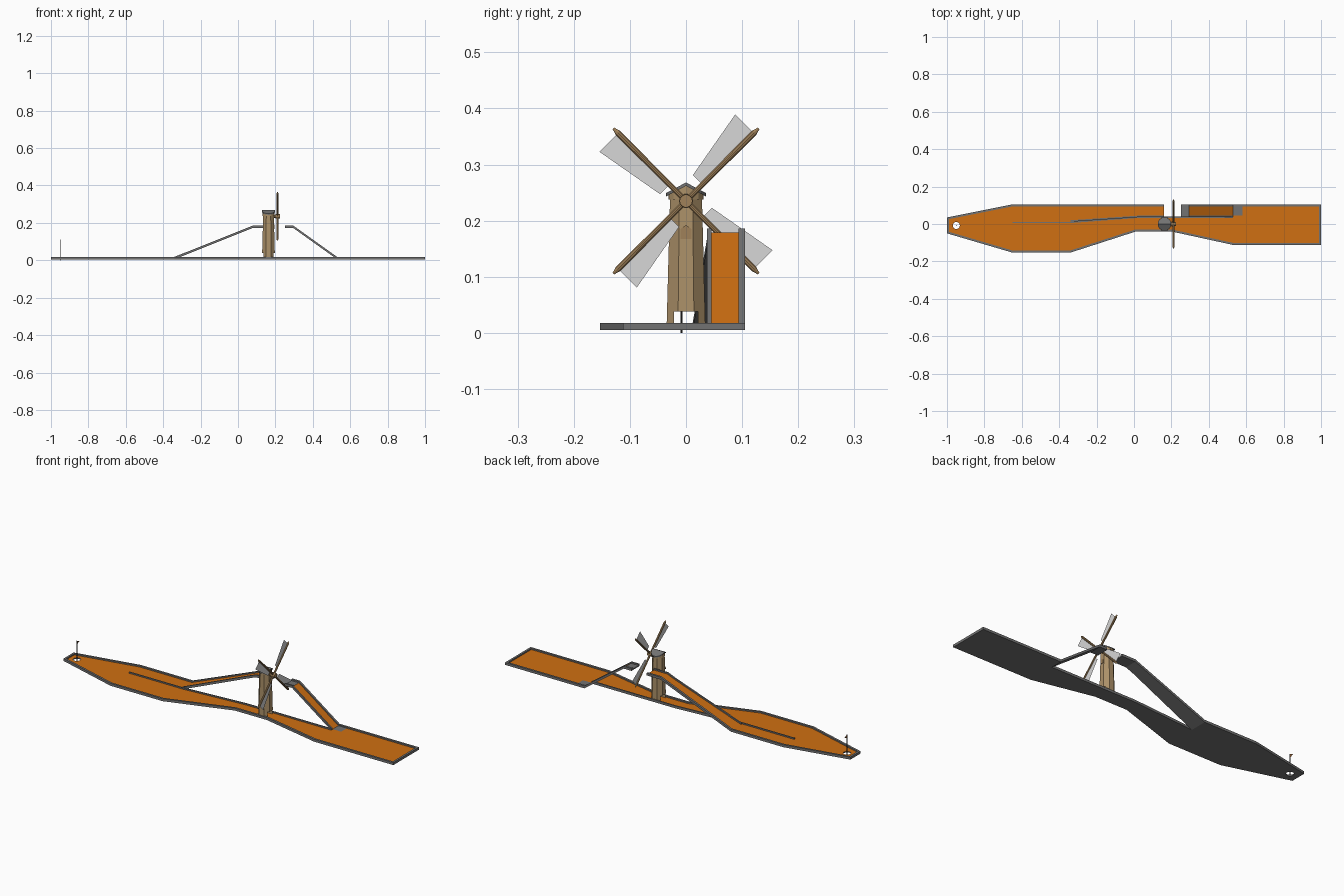
import bpy, bmesh, math
from mathutils import Vector

if "Cube" in bpy.data.objects:
    bpy.data.objects.remove(bpy.data.objects["Cube"])

def mat(name, c):
    m = bpy.data.materials.new(name)
    m.diffuse_color = (*c, 1)
    m.use_nodes = True
    m.node_tree.nodes["Principled BSDF"].inputs["Base Color"].default_value = m.diffuse_color
    return m

ORANGE = mat("orange_turf", (0.63, 0.16, 0.006))
GREY = mat("dark_grey", (0.17, 0.17, 0.17))
WOOD = mat("wood", (0.41, 0.28, 0.14))
DARKWOOD = mat("arm_wood", (0.35, 0.22, 0.10))
SAIL = mat("sail_cloth", (0.68, 0.68, 0.68))
BLACK = mat("pole_black", (0.03, 0.03, 0.03))
FLAG = mat("flag_brown", (0.22, 0.09, 0.03))

Z0, ZF, Z1 = 0.005, 0.011, 0.018      # underside, turf, rim top
RISE = 0.168

def make(name, verts, faces, m, fix=True):
    me = bpy.data.meshes.new(name)
    me.from_pydata([tuple(v) for v in verts], [], faces)
    me.materials.append(m)
    if fix:
        bm = bmesh.new()
        bm.from_mesh(me)
        bmesh.ops.recalc_face_normals(bm, faces=bm.faces)
        bm.to_mesh(me)
        bm.free()
    ob = bpy.data.objects.new(name, me)
    bpy.context.collection.objects.link(ob)
    return ob

def wall(name, path, w=0.011):
    """Rim of rectangular section, on the left-hand side of the path."""
    P = [Vector(p) for p in path]
    verts, faces = [], []
    for i, p in enumerate(P):
        ds = []
        if i > 0: ds.append((p - P[i-1]).xy.normalized())
        if i < len(P) - 1: ds.append((P[i+1] - p).xy.normalized())
        ns = [Vector((-d.y, d.x)) for d in ds]
        n = sum(ns, Vector((0, 0))).normalized()
        n = n * (w / n.dot(ns[0]))
        for ox, z in ((0, Z0), (0, Z1), (1, Z1), (1, Z0)):
            verts.append((p.x + n.x*ox, p.y + n.y*ox, p.z + z))
    for i in range(len(P) - 1):
        a = 4*i
        faces += [(a+k, a+(k+1) % 4, a+4+(k+1) % 4, a+4+k) for k in range(4)]
    e = 4*(len(P)-1)
    faces += [(0, 1, 2, 3), (e, e+1, e+2, e+3)]
    return make(name, verts, faces, GREY)

def rod(name, p0, p1, r0, r1, m, n=10):
    p0, p1 = Vector(p0), Vector(p1)
    q = (p1 - p0).to_track_quat('Z', 'Y')
    verts = [p + q @ Vector((r*math.cos(t*math.tau/n), r*math.sin(t*math.tau/n), 0))
             for p, r in ((p0, r0), (p1, r1)) for t in range(n)]
    faces = [(i, (i+1) % n, n+(i+1) % n, n+i) for i in range(n)]
    faces += [tuple(range(n)), tuple(range(n, 2*n))]
    return make(name, verts, faces, m)

# ---- flat course floor with cup hole
outline = [(-1, .035), (-1, -.05), (-.65, -.153), (-.34, -.153), (.01, -.04), (.2, -.04),
           (.53, -.112), (1, -.112), (1, .105), (.53, .105), (.53, .04), (.03, .04),
           (-.34, .012), (-.34, .105), (-.65, .105)]
cup = (-.95, -.008)
N = 16
ring = [(cup[0] + .019*math.cos(i*math.tau/N), cup[1] + .019*math.sin(i*math.tau/N)) for i in range(N)]
for name, z, m, up in (("turf_floor", ZF, ORANGE, 1), ("floor_underside", Z0, GREY, -1)):
    bm = bmesh.new()
    for loop in (outline, ring):
        vs = [bm.verts.new((x, y, z)) for x, y in loop]
        for i in range(len(vs)):
            bm.edges.new((vs[i-1], vs[i]))
    bmesh.ops.triangle_fill(bm, use_beauty=True, use_dissolve=False, edges=bm.edges[:])
    for f in bm.faces:
        f.normal_update()
        if f.normal.z * up < 0:
            f.normal_flip()
    me = bpy.data.meshes.new(name)
    bm.to_mesh(me)
    bm.free()
    me.materials.append(m)
    bpy.context.collection.objects.link(bpy.data.objects.new(name, me))
make("cup_lining", [(x, y, z) for z in (Z0, ZF) for x, y in ring],
     [((i+1) % N, i, N+i, N+(i+1) % N) for i in range(N)], GREY, fix=False)

# ---- rims of the flat course
flat = [(x, y, 0) for x, y in outline]
wall("outer_rim", [flat[13], flat[14]] + flat[0:10])
wall("lane_rim", flat[10:13], w=.007)
wall("divider_rim", [(-.34, .012, 0), (-.65, .012, 0)], w=.006)

# ---- raised ramps: stations are (x, inner y, height)
def ramp(name, st, outer, grey_from):
    verts = []
    for x, y, h in st:
        verts += [(x, y, h+ZF), (x, outer, h+ZF), (x, y, h+Z0), (x, outer, h+Z0)]
    n = len(st)
    faces = [(4*i, 4*i+1, 4*i+5, 4*i+4) for i in range(n-1)]
    faces += [(4*i+2, 4*i+6, 4*i+7, 4*i+3) for i in range(n-1)]
    faces += [(4*i+k, 4*i+k+2, 4*i+k+6, 4*i+k+4) for i in range(n-1) for k in (0, 1)]
    faces += [(0, 1, 3, 2), (4*n-4, 4*n-3, 4*n-1, 4*n-2)]
    ob = make(name, verts, faces, ORANGE)
    ob.data.materials.append(GREY)
    for p in ob.data.polygons:            # only the upper side is turf
        if p.normal.z < .3 or p.center.x < grey_from[1] and p.center.x > grey_from[0]:
            p.material_index = 1
    inner = [(x, y, h) for x, y, h in st]
    out = [(x, outer, h) for x, y, h in st]
    if st[0][0] < st[-1][0]:
        out.reverse()
    else:
        inner.reverse()
    wall(name + "_inner_rim", inner, w=.008)
    wall(name + "_outer_rim", out)

ramp("left_ramp", [(-.34, .012, 0), (.03, .037, RISE*.88), (.08, .037, RISE), (.16, .037, RISE)],
     .105, (9, 9))
ramp("right_ramp", [(.53, .037, 0), (.295, .037, RISE), (.25, .037, RISE)], .105, (.25, .29))
make("ramp_foot_plate", [(x, y, ZF + .001) for x, y in ((.53, .045), (.58, .045), (.58, .096), (.53, .096))],
     [(0, 1, 2, 3)], GREY, fix=False)

# ---- windmill tower, with a tunnel for the lane
CX = .163
def octagon(r, z):
    return [(CX + r*math.cos((i+.5)*math.pi/4), r*math.sin((i+.5)*math.pi/4), z) for i in range(8)]
tower = make("mill_tower", octagon(.0375, .008) + octagon(.0305, .25),
             [(i, (i+1) % 8, 8+(i+1) % 8, 8+i) for i in range(8)] + [tuple(range(8)), tuple(range(8, 16))], WOOD)
box = [(x, y, z) for x in (.05, .3) for y in (-.021, .021) for z in (-.02, .038)]
cutter = make("tunnel_cutter", box, [(0, 1, 3, 2), (4, 5, 7, 6), (0, 1, 5, 4),
                                     (2, 3, 7, 6), (0, 2, 6, 4), (1, 3, 7, 5)], WOOD)
mod = tower.modifiers.new("tunnel", 'BOOLEAN')
mod.object, mod.operation, mod.solver = cutter, 'DIFFERENCE', 'EXACT'
bpy.context.view_layer.objects.active = tower
bpy.ops.object.modifier_apply(modifier=mod.name)
bpy.data.objects.remove(cutter)

# ---- gabled round cap and roof (ridge along x)
def gabled(name, r, low, high, m, n=16):
    pts = [(r*math.cos(i*math.tau/n), r*math.sin(i*math.tau/n)) for i in range(n)]
    verts = [(CX + x, y, f(abs(y))) for f in (low, high) for x, y in pts]
    faces = [(i, (i+1) % n, n+(i+1) % n, n+i) for i in range(n)]
    for o in (0, n):                      # two half discs each side
        faces += [tuple(o+i for i in range(n//2+1)), tuple(o+i % n for i in range(n//2, n+1))]
    return make(name, verts, faces, m)

gabled("mill_cap", .031, lambda y: .238, lambda y: .263 - .53*y, WOOD)
gabled("mill_roof", .036, lambda y: .262 - .53*y, lambda y: .268 - .53*y, GREY)

# ---- small pentagonal window plate on the tower face
pent = [(-.01, .167), (.01, .167), (.01, .185), (0, .192), (-.01, .185)]
make("mill_window", [(x, y, z) for x in (.187, .1955) for y, z in pent],
     [(i, (i+1) % 5, 5+(i+1) % 5, 5+i) for i in range(5)] + [tuple(range(5)), tuple(range(5, 10))], DARKWOOD)

# ---- hub, arms and sails
HZ, HX = .235, .211
rod("axle", (.17, 0, HZ), (.21, 0, HZ), .008, .008, DARKWOOD)
rod("hub", (.2, 0, HZ), (.224, 0, HZ), .0125, .0115, DARKWOOD, 14)
for k in range(4):
    a = math.pi/4 + k*math.pi/2
    u = Vector((0, math.cos(a), math.sin(a)))
    v = Vector((0, -math.sin(a), math.cos(a)))
    c = Vector((HX, 0, HZ))
    rod(f"arm_{k+1}", c, c + u*.172, .005, .0055, DARKWOOD)
    rod(f"arm_tip_{k+1}", c + u*.172, c + u*.183, .0055, .002, DARKWOOD)
    make(f"sail_{k+1}", [c+u*.041, c+u*.171, c+u*.171+v*.047, c+u*.041+v*.024],
         [(0, 1, 2, 3)], SAIL, fix=False)

# ---- flag in the cup
rod("flag_pole", (*cup, 0), (*cup, .11), .002, .002, BLACK, 8)
make("flag", [(cup[0], cup[1], .11), (cup[0], cup[1] + .022, .101), (cup[0], cup[1], .09)],
     [(0, 1, 2)], FLAG, fix=False)
